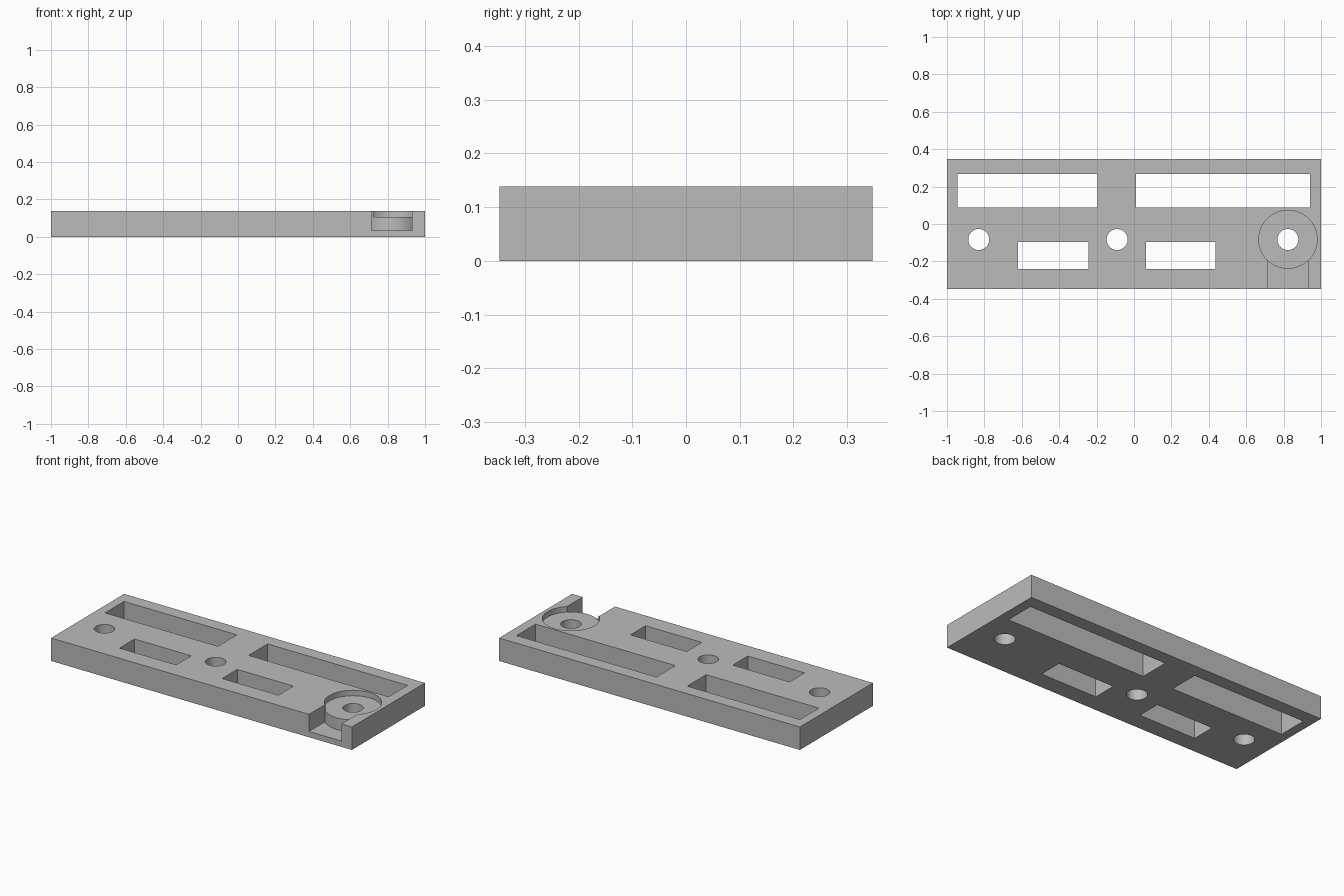
import bpy
import math

cube = bpy.data.objects.get("Cube")
if cube:
    bpy.data.objects.remove(cube)

HALF_Y, TOP = 0.347, 0.138
HOLE_Y, PAD_X, PAD_R, PAD_Z = -0.083, 0.823, 0.156, 0.105
SLOT_Z = (-0.1, 0.3)

grey = bpy.data.materials.new("plain grey")
grey.use_nodes = True
colour = (0.5, 0.5, 0.5, 1)
grey.diffuse_color = colour
grey.node_tree.nodes["Principled BSDF"].inputs["Base Color"].default_value = colour


def box(name, xs, ys, zs):
    bpy.ops.mesh.primitive_cube_add(
        size=1, location=[sum(s) / 2 for s in (xs, ys, zs)])
    ob = bpy.context.object
    ob.name = name
    ob.scale = [s[1] - s[0] for s in (xs, ys, zs)]
    bpy.ops.object.transform_apply(location=True, rotation=True, scale=True)
    return ob


def cylinder(name, x, radius, zs):
    bpy.ops.mesh.primitive_cylinder_add(
        vertices=64, radius=radius, depth=zs[1] - zs[0],
        location=(x, HOLE_Y, sum(zs) / 2))
    ob = bpy.context.object
    ob.name = name
    bpy.ops.object.transform_apply(location=True, rotation=True, scale=True)
    return ob


def cut(target, cutter):
    mod = target.modifiers.new("cut", "BOOLEAN")
    mod.operation, mod.solver, mod.object = "DIFFERENCE", "EXACT", cutter
    bpy.context.view_layer.objects.active = target
    bpy.ops.object.modifier_apply(modifier=mod.name)
    bpy.data.objects.remove(cutter)


# Flat plate
plate = box("plate", (-1, 1), (-HALF_Y, HALF_Y), (0, TOP))

# Long slots at the back, short slots at the front
for xs in ((-0.945, -0.195), (0.01, 0.94)):
    cut(plate, box("long_slot", xs, (0.087, 0.267), SLOT_Z))
for xs in ((-0.62, -0.243), (0.063, 0.437)):
    cut(plate, box("short_slot", xs, (-0.24, -0.097), SLOT_Z))

# Front notch, ending at the round wall of the pad
notch = box("notch", (0.715, 0.93), (-0.5, HOLE_Y), (0.035, 0.3))
cut(notch, cylinder("pad_wall", PAD_X, PAD_R, (-0.1, 0.4)))
cut(plate, notch)

# Shallow round recess above the pad
cut(plate, cylinder("recess", PAD_X, PAD_R, (PAD_Z, 0.3)))

# Three through holes
for x in (-0.83, -0.09, PAD_X):
    cut(plate, cylinder("bolt_hole", x, 0.056, SLOT_Z))

plate.data.materials.clear()
plate.data.materials.append(grey)
bpy.ops.object.select_all(action="DESELECT")
plate.select_set(True)
bpy.context.view_layer.objects.active = plate
bpy.ops.object.shade_smooth_by_angle(angle=math.radians(30))
